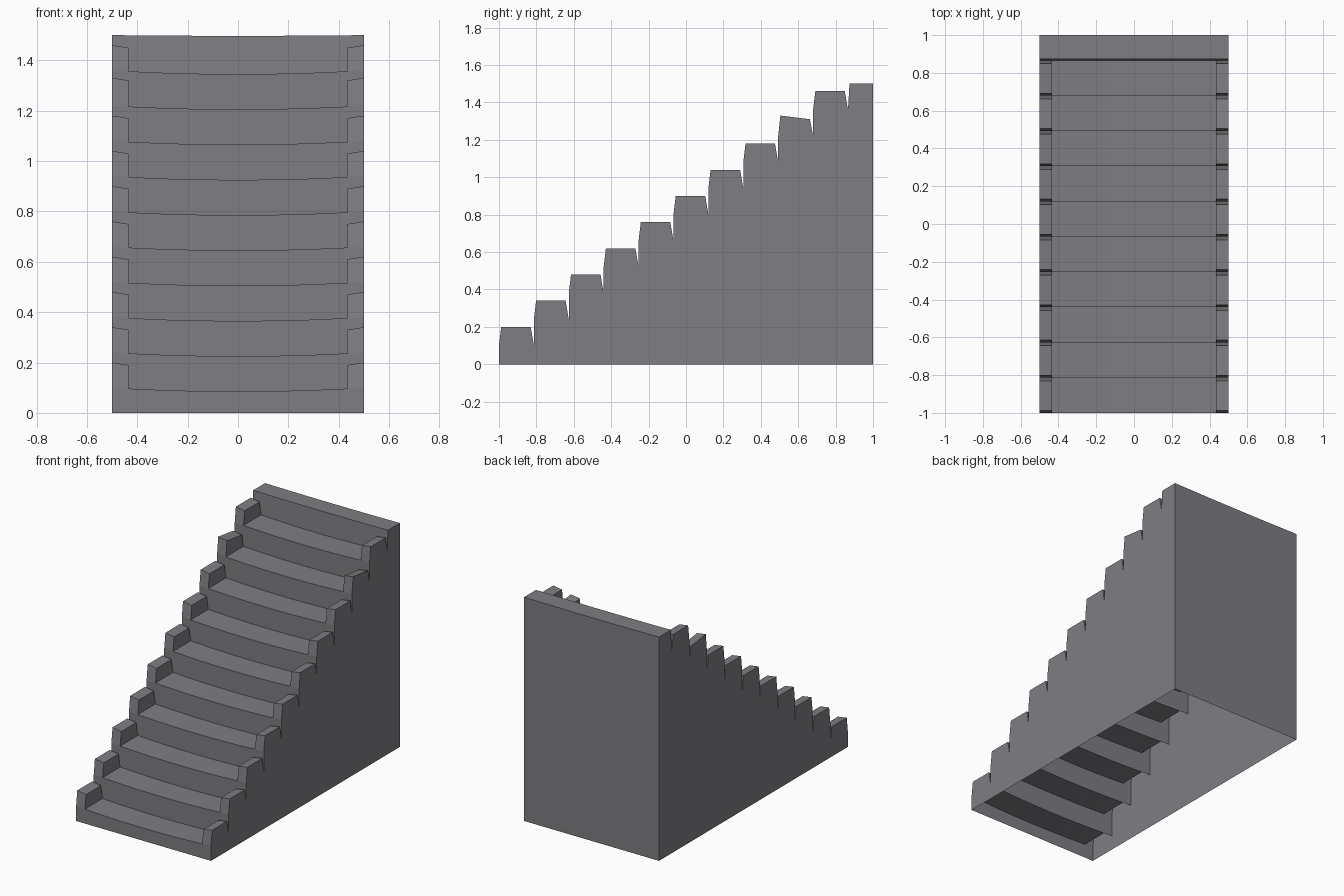
import bpy, bmesh

if "Cube" in bpy.data.objects:
    bpy.data.objects.remove(bpy.data.objects["Cube"])

STEPS, PITCH, RISE = 10, 0.1866, 0.14
HALF, INNER, TOP = 0.5, 0.435, 1.5
SEG = 6
xs = [-HALF] + [-INNER + 2 * INNER * k / SEG for k in range(SEG + 1)] + [HALF]

bm = bmesh.new()

def face(pts):
    return bm.faces.new([bm.verts.new(p) for p in pts])

def front_y(i):
    return -1 + PITCH * i

# worn treads dip toward the middle
def tread_z(i, x):
    if i < 0:
        return 0.0
    return 0.085 + RISE * i + 0.015 * (x / HALF) ** 2

def lip_z(x):
    return TOP - 0.003 * (1 - (x / HALF) ** 2)

# kerb block outline (y, z) at a given side position
def kerb(i, x):
    y0, y1 = front_y(i), front_y(i + 1)
    t = 0.2 + RISE * i - (0.01 if abs(x) < HALF else 0)
    back = t - 0.01 if i == 8 else t
    front = t + 0.01 if i == 8 else t
    return [(y0, tread_z(i, x)), (y0 + 0.012, front),
            (y1 - 0.017, back), (y1, tread_z(i, x))]

cols = list(zip(xs, xs[1:]))
for i in range(STEPS):
    y0, y1 = front_y(i), front_y(i + 1)
    # risers across the full width
    for a, b in cols:
        face([(a, y0, tread_z(i - 1, a)), (b, y0, tread_z(i - 1, b)),
              (b, y0, tread_z(i, b)), (a, y0, tread_z(i, a))])
    # treads between the kerb blocks
    for a, b in cols[1:-1]:
        face([(a, y0, tread_z(i, a)), (b, y0, tread_z(i, b)),
              (b, y1, tread_z(i, b)), (a, y1, tread_z(i, a))])
    # kerb blocks: front, top, back and inner cheek
    for s in (-1, 1):
        o, n = kerb(i, s * HALF), kerb(i, s * INNER)
        for k in range(3):
            face([(s * HALF, *o[k]), (s * INNER, *n[k]),
                  (s * INNER, *n[k + 1]), (s * HALF, *o[k + 1])])
        face([(s * INNER, *p) for p in n])

# top riser and landing
yl = front_y(STEPS)
for a, b in cols:
    face([(a, yl, tread_z(STEPS - 1, a)), (b, yl, tread_z(STEPS - 1, b)),
          (b, yl + 0.008, lip_z(b)), (a, yl + 0.008, lip_z(a))])
    face([(a, yl + 0.008, lip_z(a)), (b, yl + 0.008, lip_z(b)),
          (b, 1, lip_z(b)), (a, 1, lip_z(a))])

# side walls
for s in (-1, 1):
    prof = [(-1, 0)]
    for i in range(STEPS):
        prof += kerb(i, HALF)
    prof += [(yl + 0.008, TOP), (1, TOP), (1, 0)]
    face([(s * HALF, *p) for p in prof])

# back wall, plus a temporary floor used only to orient the faces outward
face([(x, 1, lip_z(x)) for x in xs] + [(x, 1, 0) for x in reversed(xs)])
floor = face([(x, -1, 0) for x in xs] + [(x, 1, 0) for x in reversed(xs)])
bmesh.ops.remove_doubles(bm, verts=bm.verts[:], dist=1e-5)
bmesh.ops.recalc_face_normals(bm, faces=bm.faces[:])
# the underside is open
low = [f for f in bm.faces if all(abs(v.co.z) < 1e-5 for v in f.verts)]
bmesh.ops.delete(bm, geom=low, context='FACES_ONLY')

mesh = bpy.data.meshes.new("stone_staircase")
bm.to_mesh(mesh)
bm.free()
stone = bpy.data.materials.new("grey stone")
stone.diffuse_color = (0.21, 0.207, 0.225, 1)
stone.use_nodes = True
stone.node_tree.nodes["Principled BSDF"].inputs["Base Color"].default_value = stone.diffuse_color
mesh.materials.append(stone)
obj = bpy.data.objects.new("stone_staircase", mesh)
bpy.context.collection.objects.link(obj)
